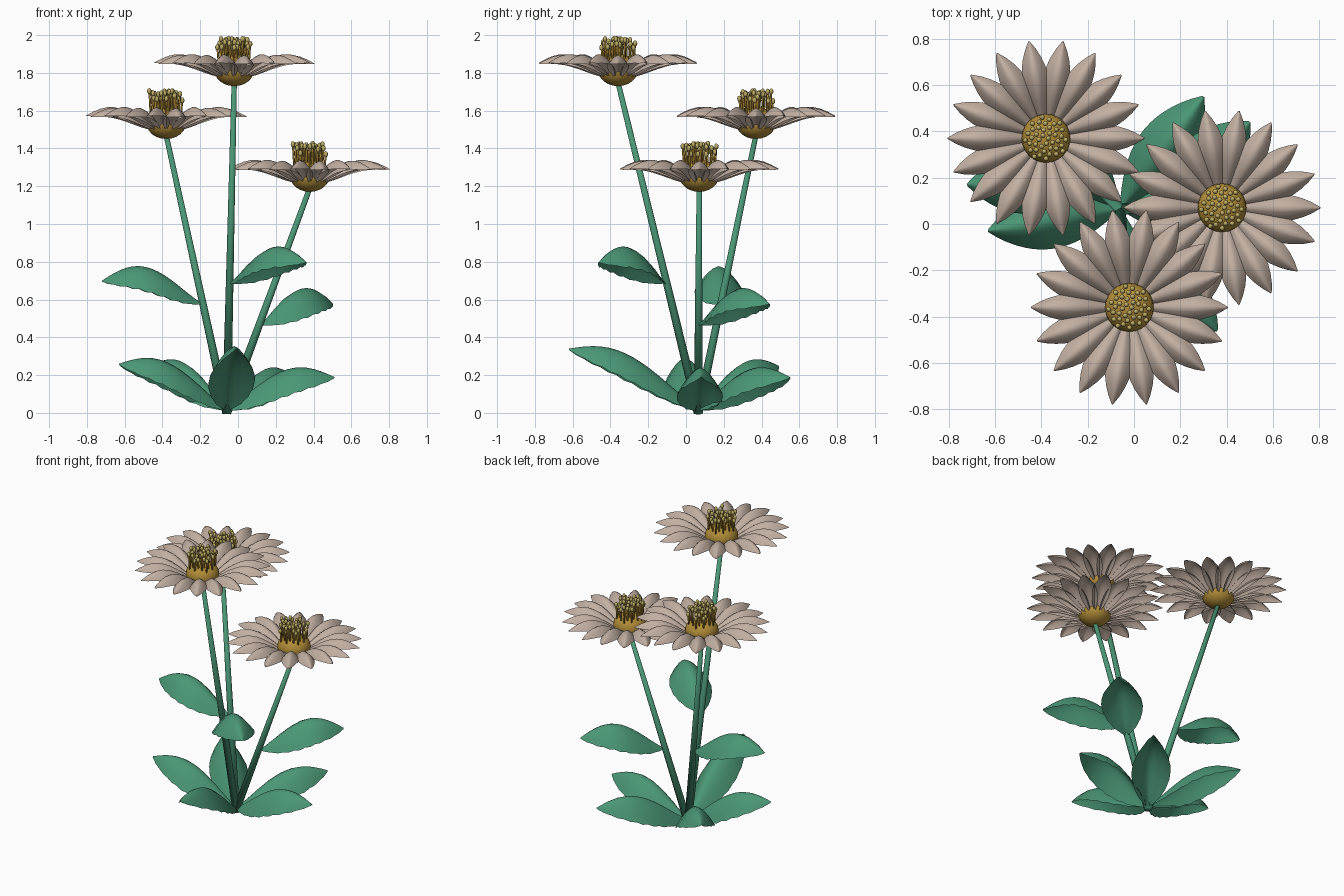
import bpy, bmesh, math, random
from mathutils import Vector, Matrix

random.seed(4)
cube = bpy.data.objects.get("Cube")
if cube:
    bpy.data.objects.remove(cube)


def material(name, rgb):
    m = bpy.data.materials.new(name)
    m.use_nodes = True
    m.diffuse_color = (*rgb, 1)
    bsdf = next(n for n in m.node_tree.nodes if n.type == 'BSDF_PRINCIPLED')
    bsdf.inputs["Base Color"].default_value = (*rgb, 1)
    return m


PETAL = material("pale petal", (0.54, 0.43, 0.36))
GREEN = material("leaf green", (0.07, 0.31, 0.18))
GOLD = material("deep gold", (0.45, 0.27, 0.04))
POLLEN = material("pollen yellow", (0.52, 0.42, 0.13))


def finish(bm, name, mat):
    mesh = bpy.data.meshes.new(name)
    bm.to_mesh(mesh)
    bm.free()
    mesh.materials.append(mat)
    mesh.shade_smooth()
    obj = bpy.data.objects.new(name, mesh)
    bpy.context.collection.objects.link(obj)
    return obj


def blade(bm, base, tip, half, bow, drop, ripple, rows, cols):
    """Arched, pointed sheet from base to tip with a raised midrib."""
    base, tip = Vector(base), Vector(tip)
    along = tip - base
    side = Vector((-along.y, along.x, 0)).normalized()
    grid = []
    for i in range(rows + 1):
        t = i / rows
        width = max(math.sin(math.pi * t ** 1.1), 0.02) ** 0.8
        arch = bow * math.sin(math.pi * t ** 1.2)
        row = []
        for j in range(cols + 1):
            u = 2 * j / cols - 1
            p = base + along * t + side * (u * half * width)
            p.z += arch - drop * width * abs(u) ** 1.6
            p.z += ripple * width * abs(u) * math.cos(math.pi * i)
            row.append(bm.verts.new(p))
        grid.append(row)
    for a, b in zip(grid, grid[1:]):
        for j in range(cols):
            bm.faces.new((a[j], b[j], b[j + 1], a[j + 1]))


def rod(bm, a, b, r1, r2, sides):
    a, b = Vector(a), Vector(b)
    turn = (b - a).to_track_quat('Z', 'Y').to_matrix().to_4x4()
    bmesh.ops.create_cone(bm, cap_ends=True, segments=sides, radius1=r1, radius2=r2,
                          depth=(b - a).length,
                          matrix=Matrix.Translation((a + b) / 2) @ turn)


def ball(bm, centre, scale, u, v):
    bmesh.ops.create_uvsphere(bm, u_segments=u, v_segments=v, radius=1,
                              matrix=Matrix.Translation(centre) @ Matrix.Diagonal((*scale, 1)))


def flower(label, x, y, top):
    # Ring of arched petals
    bm = bmesh.new()
    for k in range(18):
        a = math.radians(20 * k)
        d = Vector((math.cos(a), math.sin(a), 0))
        c = Vector((x, y, 0))
        lift = 0.004 * (k % 2)
        blade(bm, c + d * 0.05 + Vector((0, 0, top - 0.225 + lift)),
              c + d * 0.425 + Vector((0, 0, top - 0.15 + lift)),
              0.058, 0.075, 0.055, 0, 10, 6)
    finish(bm, label + "_petals", PETAL)

    # Rounded cup under the petals and low dome between them
    bm = bmesh.new()
    ball(bm, (x, y, top - 0.185), (0.105, 0.105, 0.085), 24, 12)
    finish(bm, label + "_cup", GOLD)

    # Spiral of stamens
    stalks, tips = bmesh.new(), bmesh.new()
    count = 42
    for k in range(count):
        a = k * 2.39996
        r = 0.094 * math.sqrt((k + 0.5) / count)
        d = Vector((math.cos(a), math.sin(a), 0))
        foot = Vector((x, y, top - 0.16)) + d * r * 0.9
        head = Vector((x, y, top - 0.016 - random.uniform(0, 0.055))) + d * r
        rod(stalks, foot, head, 0.006, 0.005, 6)
        ball(tips, head, (0.0115, 0.0115, 0.016), 8, 6)
    finish(stalks, label + "_stamens", GOLD)
    finish(tips, label + "_pollen_tips", POLLEN)

    # Straight tapering stem
    bm = bmesh.new()
    rod(bm, (-0.06, 0.065, 0), (x, y, top - 0.25), 0.024, 0.014, 12)
    obj = finish(bm, label + "_stem", GREEN)


flower("tall_flower", -0.02, -0.36, 2.0)
flower("middle_flower", -0.38, 0.37, 1.72)
flower("short_flower", 0.38, 0.07, 1.44)

# Leaves around the base
root = (-0.06, 0.065, 0.02)
basal = {"front": (-0.01, -0.62, 0.34), "right": (-0.63, -0.03, 0.26),
         "left": (0.51, 0.08, 0.19), "back_left": (0.30, 0.55, 0.19),
         "back_right": (-0.46, 0.49, 0.25)}
for name, tip in basal.items():
    bm = bmesh.new()
    blade(bm, root, tip, 0.122, 0.115, 0.14, 0.004, 16, 8)
    finish(bm, name + "_base_leaf", GREEN)

# One leaf on each stem
stem_leaves = {"tall": ((-0.04, -0.11, 0.69), (0.36, -0.46, 0.80)),
               "middle": ((-0.19, 0.18, 0.58), (-0.72, 0.17, 0.70)),
               "short": ((0.12, 0.07, 0.47), (0.50, 0.44, 0.58))}
for name, (start, tip) in stem_leaves.items():
    bm = bmesh.new()
    blade(bm, start, tip, 0.13, 0.125, 0.13, 0.004, 16, 8)
    finish(bm, name + "_stem_leaf", GREEN)
